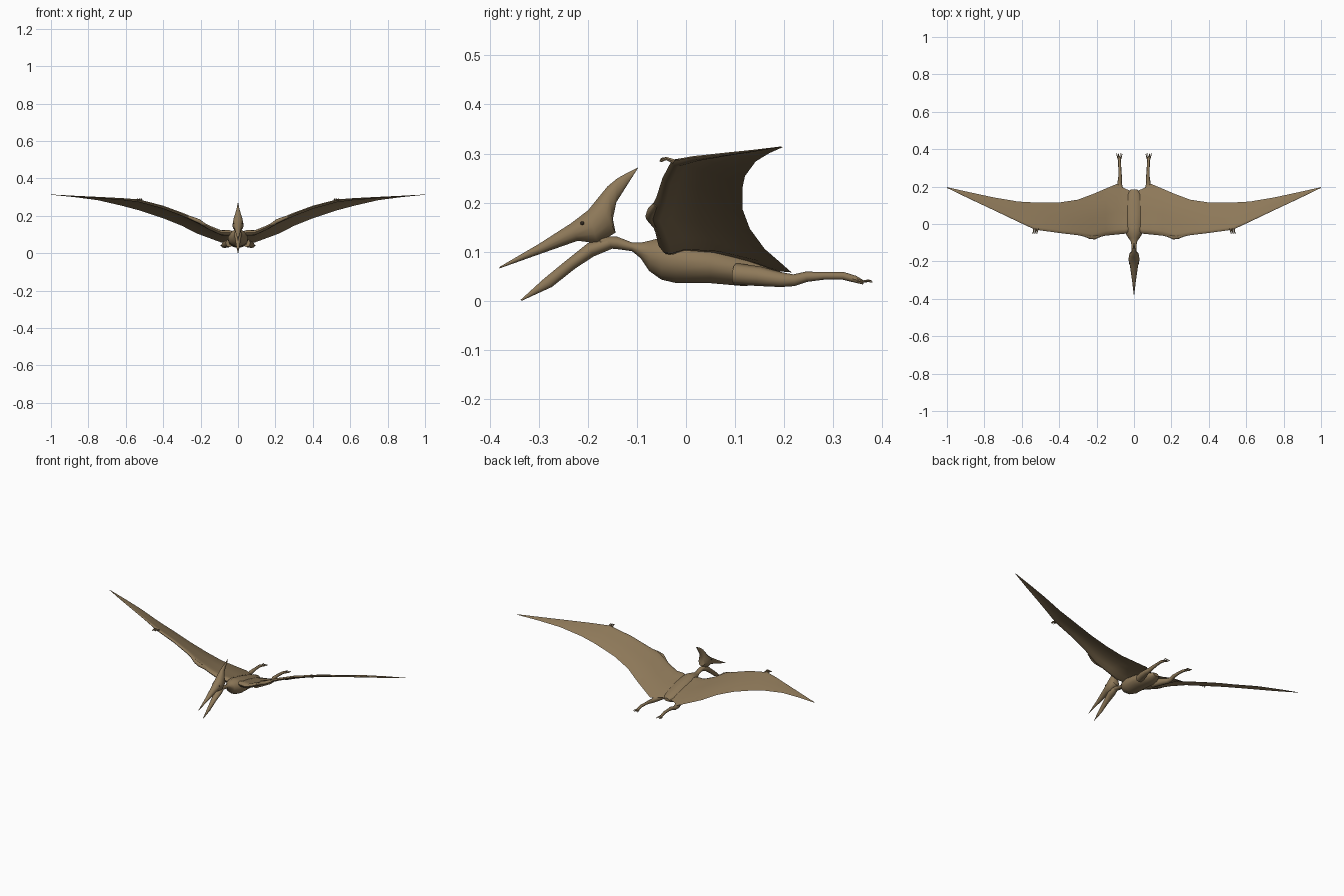
import bpy, bmesh, math
from mathutils import Vector as V

if "Cube" in bpy.data.objects:
    bpy.data.objects.remove(bpy.data.objects["Cube"])


def material(name, color):
    m = bpy.data.materials.new(name)
    m.diffuse_color = (*color, 1)
    m.use_nodes = True
    m.node_tree.nodes["Principled BSDF"].inputs["Base Color"].default_value = m.diffuse_color
    return m


HIDE = material("brown hide", (0.27, 0.19, 0.10))
DARK = material("dark eye", (0.03, 0.022, 0.015))


def finish(bm, name, mat, mirror, angle):
    bmesh.ops.recalc_face_normals(bm, faces=bm.faces)
    me = bpy.data.meshes.new(name)
    bm.to_mesh(me)
    bm.free()
    ob = bpy.data.objects.new(name, me)
    bpy.context.collection.objects.link(ob)
    me.materials.append(mat)
    bpy.ops.object.select_all(action='DESELECT')
    ob.select_set(True)
    bpy.context.view_layer.objects.active = ob
    bpy.ops.object.shade_smooth_by_angle(angle=math.radians(angle))
    if mirror:
        ob.modifiers.new("mirror", 'MIRROR').use_axis[0] = True
    return ob


def loft(name, rings, mirror=False, angle=50, mat=HIDE):
    """Skin a list of equal-length closed rings and cap both ends."""
    bm = bmesh.new()
    rows = [[bm.verts.new(p) for p in r] for r in rings]
    n = len(rows[0])
    for a, b in zip(rows, rows[1:]):
        for i in range(n):
            j = (i + 1) % n
            bm.faces.new((a[i], a[j], b[j], b[i]))
    bm.faces.new(rows[0][::-1])
    bm.faces.new(rows[-1])
    return finish(bm, name, mat, mirror, angle)


def oval(c, u, v, n):
    return [c + u * math.cos(2 * math.pi * i / n) + v * math.sin(2 * math.pi * i / n)
            for i in range(n)]


def profile_loft(name, stations, n=14):
    """Stations: top y, top z, bottom y, bottom z, half width."""
    rings = []
    for ty, tz, by, bz, w in stations:
        t, b = V((0, ty, tz)), V((0, by, bz))
        rings.append(oval((t + b) / 2, V((w, 0, 0)), (t - b) / 2, n))
    return loft(name, rings)


def tube(name, pts, n=8):
    """Points: x, y, z, radius; mirrored to the other side."""
    ps = [V(p[:3]) for p in pts]
    rings = []
    for i, p in enumerate(ps):
        d = (ps[min(i + 1, len(ps) - 1)] - ps[max(i - 1, 0)]).normalized()
        u = d.cross(V((0, 0, 1))).normalized()
        r = pts[i][3]
        rings.append(oval(p, u * r, u.cross(d) * r, n))
    return loft(name, rings, mirror=True)


# Torso and neck
profile_loft("body", [(y, t, y, b, w) for y, t, b, w in [
    (-.175, .132, .108, .014), (-.14, .131, .105, .014), (-.11, .119, .101, .014),
    (-.092, .119, .086, .018), (-.075, .123, .06, .03), (-.05, .13, .042, .045),
    (-.02, .128, .035, .054), (.05, .113, .035, .055), (.12, .093, .029, .05),
    (.16, .08, .036, .038), (.185, .068, .05, .018)]])

# Upper beak, skull and swept-back crest
profile_loft("head", [
    (-.38, .069, -.38, .066, .001), (-.30, .116, -.295, .096, .011),
    (-.235, .158, -.22, .122, .021), (-.20, .185, -.18, .116, .03),
    (-.18, .21, -.143, .138, .025), (-.16, .234, -.149, .165, .016),
    (-.14, .25, -.142, .2, .009), (-.12, .261, -.122, .232, .005),
    (-.097, .272, -.1, .267, .001)])

# Open lower jaw
profile_loft("lower_jaw", [
    (-.337, .002, -.335, 0, .001), (-.29, .045, -.273, .028, .009),
    (-.245, .082, -.225, .066, .015), (-.20, .118, -.188, .09, .022),
    (-.16, .13, -.15, .106, .014)])

# Wing stations: x, leading y z, trailing y z, arm thickness
STATIONS = [
    (.02, -.045, .105, .178, .062, .022), (.05, -.052, .112, .19, .06, .022),
    (.09, -.056, .112, .215, .058, .02), (.15, -.062, .138, .19, .08, .017),
    (.22, -.077, .178, .16, .106, .016), (.30, -.06, .212, .13, .147, .013),
    (.40, -.048, .25, .115, .187, .011), (.53, -.03, .284, .115, .23, .01),
    (.62, .012, .292, .12, .254, .007), (.75, .074, .299, .142, .284, .005),
    (.88, .135, .306, .17, .301, .003), (1.0, .193, .314, .197, .313, .0008)]
# Chord fraction, arm share above, arm share below
CHORD = [(.04, .5, .7), (.10, .55, .8), (.2, .25, .3), (.45, .1, .1), (.75, .06, .06)]
rings = []
for x, ly, lz, ty, tz, r in STATIONS:
    lead, trail = V((x, ly, lz)), V((x, ty, tz))
    chord = (trail - lead).length

    def at(f, off):
        bow = .22 * chord * f * (1 - f)
        return lead.lerp(trail, f) + V((0, 0, bow + off))
    rings.append([at(0, 0)] + [at(f, r * a) for f, a, b in CHORD] + [at(1, 0)]
                 + [at(f, -r * b) for f, a, b in reversed(CHORD)])
loft("wing", rings, mirror=True, angle=60)

# Elbow knuckle and three small wing fingers
tube("wing_elbow", [(.17, -.058, .148, .006), (.21, -.072, .172, .011),
                    (.235, -.07, .182, .010), (.27, -.06, .197, .006)])
for k in range(3):
    x = .515 + .01 * k
    tube(f"wing_finger_{k + 1}", [(x, -.025, .284, .005), (x + .002, -.04, .29, .0035),
                                  (x + .005, -.05, .289 - .002 * k, .0025),
                                  (x + .006, -.054, .284, .0006)], 6)

# Trailing hind legs
tube("hind_leg", [(.045, .10, .055, .022), (.06, .15, .05, .02), (.075, .195, .043, .015),
                  (.077, .22, .042, .012), (.074, .245, .049, .0105), (.075, .28, .051, .008),
                  (.077, .32, .051, .008), (.078, .345, .044, .007), (.078, .362, .037, .004)])
for k in range(4):
    s = (k - 1.5) * .009
    tube(f"toe_{k + 1}", [(.078 + s * .3, .34, .045, .003),
                          (.078 + s * .8, .36, .039, .0027),
                          (.078 + s, .372, .04 + .002 * (k % 2), .002),
                          (.078 + s, .38, .037 + .003 * (k % 2), .0005)], 6)

# Eyes
bm = bmesh.new()
bmesh.ops.create_uvsphere(bm, u_segments=10, v_segments=6, radius=.004)
bmesh.ops.translate(bm, verts=bm.verts, vec=(.0225, -.211, .158))
finish(bm, "eye", DARK, True, 60)
